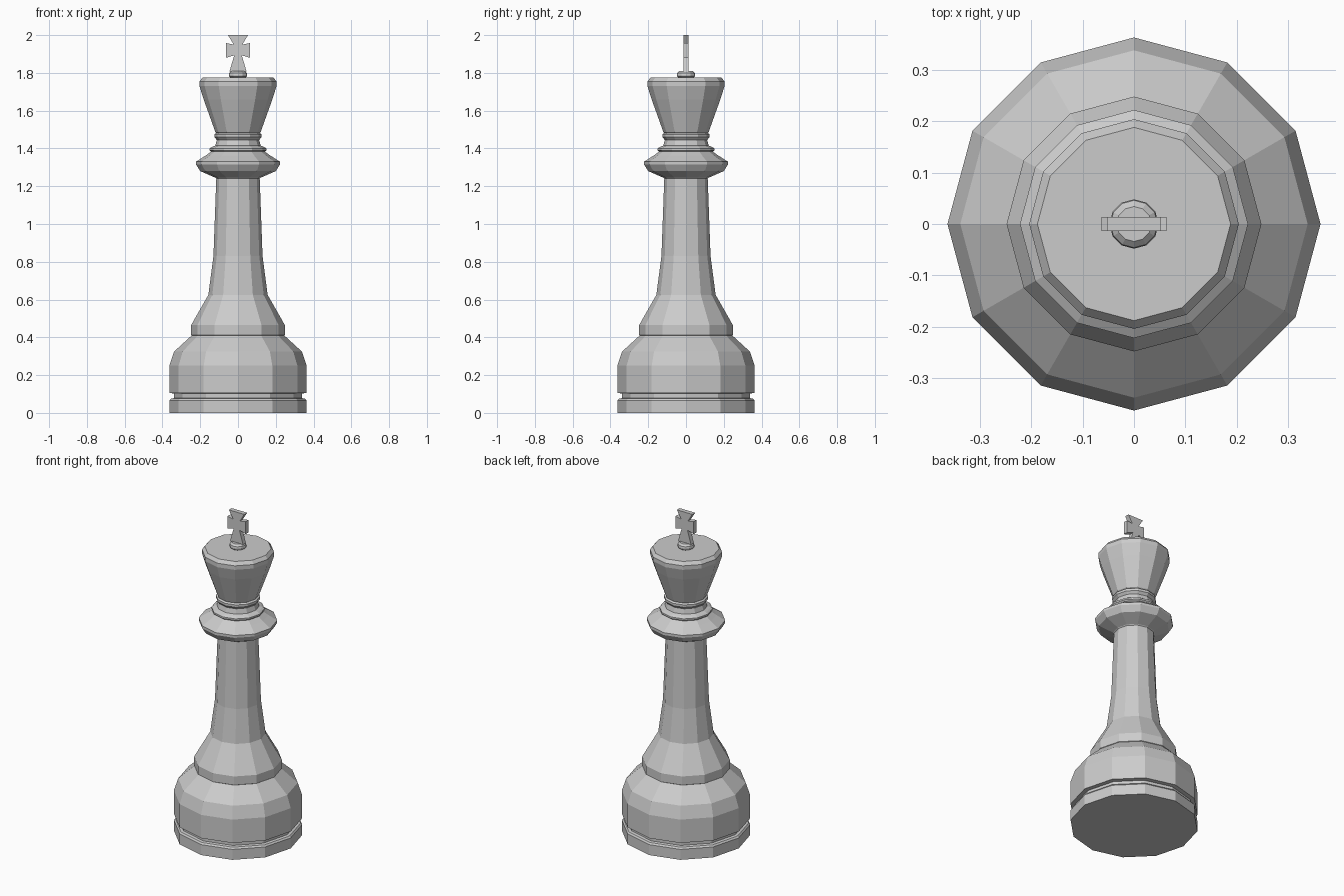
import bpy, bmesh, math

if "Cube" in bpy.data.objects:
    bpy.data.objects.remove(bpy.data.objects["Cube"])

SIDES = 12


def add_object(name, bm):
    bmesh.ops.recalc_face_normals(bm, faces=bm.faces)
    mesh = bpy.data.meshes.new(name)
    bm.to_mesh(mesh)
    bm.free()
    obj = bpy.data.objects.new(name, mesh)
    bpy.context.collection.objects.link(obj)
    return obj


def lathe(name, profile):
    """Revolve (radius, height) points into a closed, faceted solid."""
    bm = bmesh.new()
    rings = []
    for r, z in profile:
        rings.append([bm.verts.new((r * math.cos(2 * math.pi * i / SIDES),
                                    r * math.sin(2 * math.pi * i / SIDES), z))
                      for i in range(SIDES)])
    for low, high in zip(rings, rings[1:]):
        for i in range(SIDES):
            j = (i + 1) % SIDES
            bm.faces.new((low[i], low[j], high[j], high[i]))
    bm.faces.new(rings[0])
    bm.faces.new(rings[-1])
    return add_object(name, bm)


# Base, stem, collar and flared head in one turned body
base = [(0.363, 0), (0.363, 0.065), (0.355, 0.075), (0.338, 0.078),
        (0.338, 0.103), (0.363, 0.105), (0.363, 0.25), (0.338, 0.325),
        (0.245, 0.41), (0.248, 0.412), (0.248, 0.465)]
stem = [(0.157, 0.625), (0.13, 0.83), (0.115, 1.24)]
collar = [(0.12, 1.245), (0.2, 1.28), (0.222, 1.315), (0.222, 1.33),
          (0.172, 1.362), (0.142, 1.383), (0.15, 1.39), (0.15, 1.4),
          (0.138, 1.408), (0.12, 1.415), (0.112, 1.445), (0.125, 1.46),
          (0.125, 1.475), (0.115, 1.482)]
head = [(0.12, 1.487), (0.182, 1.66), (0.204, 1.73), (0.204, 1.755),
        (0.188, 1.775)]
lathe("turned_body", base + stem + collar + head)

# Small button under the cross
lathe("finial_button", [(0.034, 1.772), (0.046, 1.78), (0.048, 1.79),
                        (0.046, 1.8), (0.034, 1.811)])

# Flared cross: right half outline, mirrored and extruded in y
half = [(0.045, 1.808), (0.02, 1.893), (0.063, 1.88), (0.063, 1.958),
        (0.023, 1.95), (0.053, 2.0)]
outline = half + [(-x, z) for x, z in reversed(half)]
bm = bmesh.new()
face = bm.faces.new([bm.verts.new((x, -0.014, z)) for x, z in outline])
extruded = bmesh.ops.extrude_face_region(bm, geom=[face], use_keep_orig=True)
bmesh.ops.translate(bm, vec=(0, 0.028, 0),
                    verts=[g for g in extruded["geom"]
                           if isinstance(g, bmesh.types.BMVert)])
add_object("top_cross", bm)
